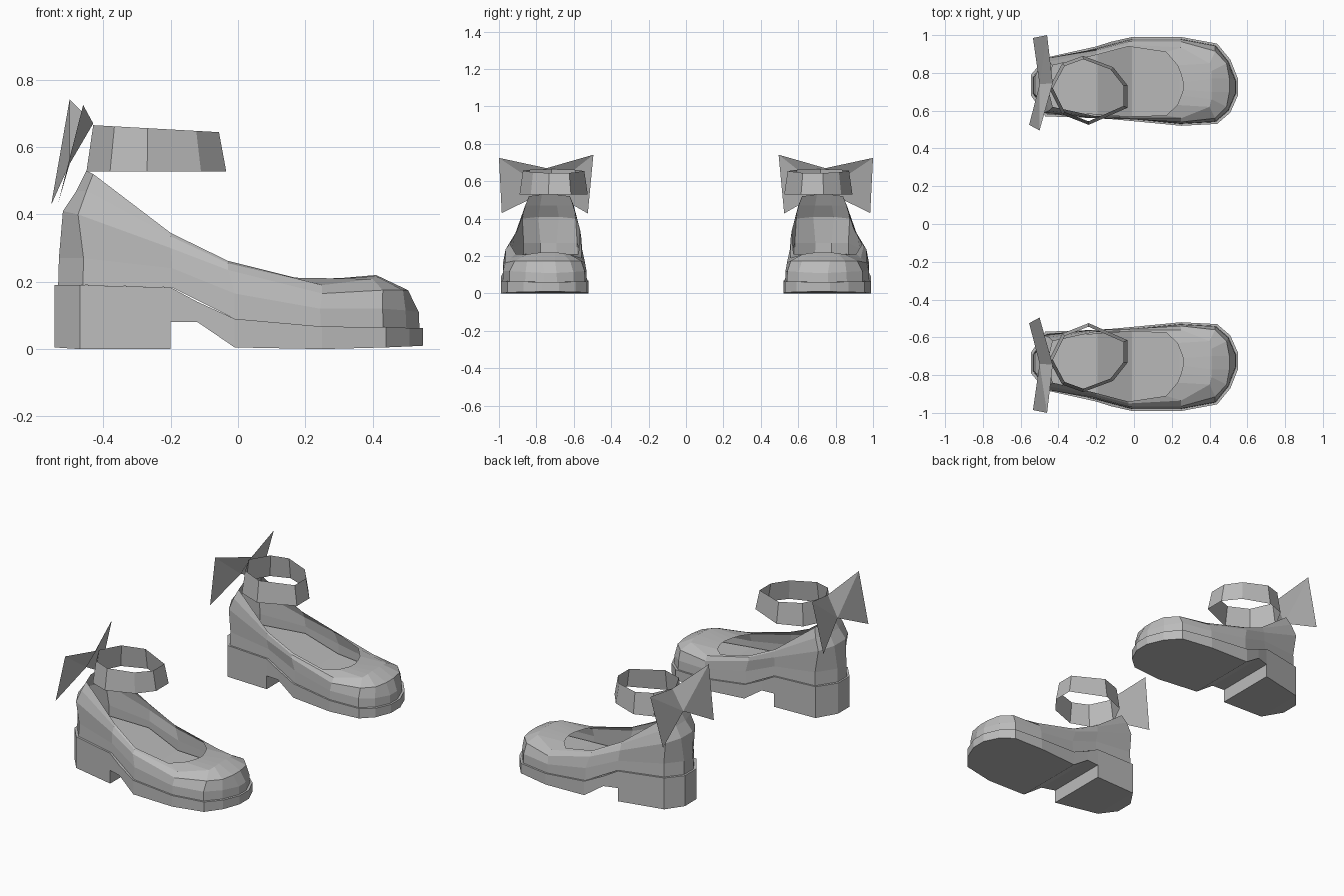
import bpy
import bmesh

default_cube = bpy.data.objects.get("Cube")
if default_cube:
    bpy.data.objects.remove(default_cube, do_unlink=True)

# One plain grey for the whole pair
GREY = (0.5, 0.5, 0.5, 1.0)
material = bpy.data.materials.new("plain_grey")
material.use_nodes = True
material.diffuse_color = GREY
material.node_tree.nodes["Principled BSDF"].inputs["Base Color"].default_value = GREY


def make_part(name, points, faces):
    """Flat-shaded part of the left shoe, mirrored across y for the other shoe."""
    mesh_builder = bmesh.new()
    verts = [mesh_builder.verts.new(point) for point in points]
    for face in faces:
        mesh_builder.faces.new([verts[index] for index in face])
    bmesh.ops.remove_doubles(mesh_builder, verts=mesh_builder.verts, dist=0.0005)
    bmesh.ops.recalc_face_normals(mesh_builder, faces=mesh_builder.faces)
    mesh = bpy.data.meshes.new(name)
    mesh_builder.to_mesh(mesh)
    mesh_builder.free()
    mesh.materials.append(material)
    part = bpy.data.objects.new(name, mesh)
    bpy.context.collection.objects.link(part)
    mirror = part.modifiers.new("other_shoe", "MIRROR")
    mirror.use_axis = (False, True, False)
    return part


def loft(loops, closed=True):
    """Join equally long loops with quads."""
    count = len(loops[0])
    points = [point for loop in loops for point in loop]
    faces = []
    for row in range(len(loops) - 1):
        for col in range(count if closed else count - 1):
            after = (col + 1) % count
            faces.append((row * count + col, row * count + after,
                          (row + 1) * count + after, (row + 1) * count + col))
    return points, faces


def outline(stations):
    """Closed loop from (x, inner y, outer y, z) stations running heel to toe."""
    inner = [(x, near, z) for x, near, far, z in stations]
    outer = [(x, far, z) for x, near, far, z in reversed(stations)]
    return inner + outer


def inset(stations, amount, heights):
    """Shrink the footprint and place it at the given heights."""
    return [(x * (1 - 2 * amount), near + amount, far - amount, z)
            for (x, near, far), z in zip(stations, heights)]


# Sole with block heel: x, inner y, outer y, bottom z, top z
sole_stations = [
    (-.545, .68, .79, .005, .19),
    (-.47, .57, .88, 0, .19),
    (-.2, .56, .94, 0, .183),
    (-.2, .56, .94, .08, .183),
    (-.12, .555, .965, .08, .14),
    (-.01, .545, .99, .005, .09),
    (.25, .52, .99, 0, .067),
    (.44, .53, .955, .005, .065),
    (.51, .59, .87, .008, .063),
    (.55, .68, .77, .01, .062),
]
sections = [[(x, near, low), (x, far, low), (x, far, high), (x, near, high)]
            for x, near, far, low, high in sole_stations]
points, faces = loft(sections)
last = len(points)
faces += [(0, 1, 2, 3), tuple(range(last - 4, last))]
make_part("sole_and_heel", points, faces)

# Upper: welt and side rings follow the sole, the higher rings close in
footprint = [station[:3] for index, station in enumerate(sole_stations)
             if index not in (3, 4)]
welt = [station[4] for index, station in enumerate(sole_stations)
        if index not in (3, 4)]
side = [.27, .27, .24, .165, .12, .12, .115, .11]
shoulder = [
    (-.52, .68, .79, .41), (-.475, .59, .875, .4),
    (-.2, .56, .92, .3), (-.03, .555, .965, .235),
    (.25, .54, .965, .165), (.43, .56, .915, .175),
    (.49, .62, .85, .175), (.505, .7, .77, .175),
]
crest = [
    (-.48, .69, .78, .47), (-.45, .6, .86, .47),
    (-.2, .565, .905, .335), (-.03, .56, .95, .255),
    (.25, .56, .935, .19), (.4, .62, .85, .208),
    (.41, .66, .81, .216), (.41, .7, .77, .22),
]
rim = [
    (-.45, .7, .77, .53), (-.43, .62, .84, .52),
    (-.2, .57, .895, .345), (-.03, .57, .94, .262),
    (.17, .575, .91, .212), (.23, .63, .84, .208),
    (.25, .68, .79, .206), (.26, .71, .75, .205),
]
rings = [inset(footprint, .01, welt), inset(footprint, .012, side),
         shoulder, crest, rim]
make_part("shoe_upper", *loft([outline(ring) for ring in rings]))

# Insole lying just above the sole
raised = [height + .02 for height in welt]
insole = inset(footprint, .02, raised)
insole_rows = [[(x, near, z), (x, far, z)] for x, near, far, z in insole]
make_part("insole", *loft(insole_rows, closed=False))

# Ankle strap: an open band that narrows towards its top edge
strap_outline = [
    (-.45, .72), (-.38, .85), (-.27, .89), (-.11, .83),
    (-.035, .735), (-.035, .615), (-.24, .525), (-.38, .58),
]
CENTRE_X, CENTRE_Y = -.25, .71
lower = [(x, y, .528) for x, y in strap_outline]
upper = [(CENTRE_X + (x - CENTRE_X) * .9, CENTRE_Y + (y - CENTRE_Y) * .9,
          .655 - .05 * (x - CENTRE_X)) for x, y in strap_outline]
make_part("ankle_strap", *loft([lower, upper]))

# Bow at the back of the strap: four folded triangles around a knot
bow_points = [
    (-.5, .74, .55), (-.43, .745, .67),
    (-.5, .495, .742), (-.555, .525, .428),
    (-.46, 1, .725), (-.535, .985, .43),
]
make_part("heel_bow", bow_points, [(0, 1, 2), (0, 2, 3), (0, 4, 1), (0, 5, 4)])
